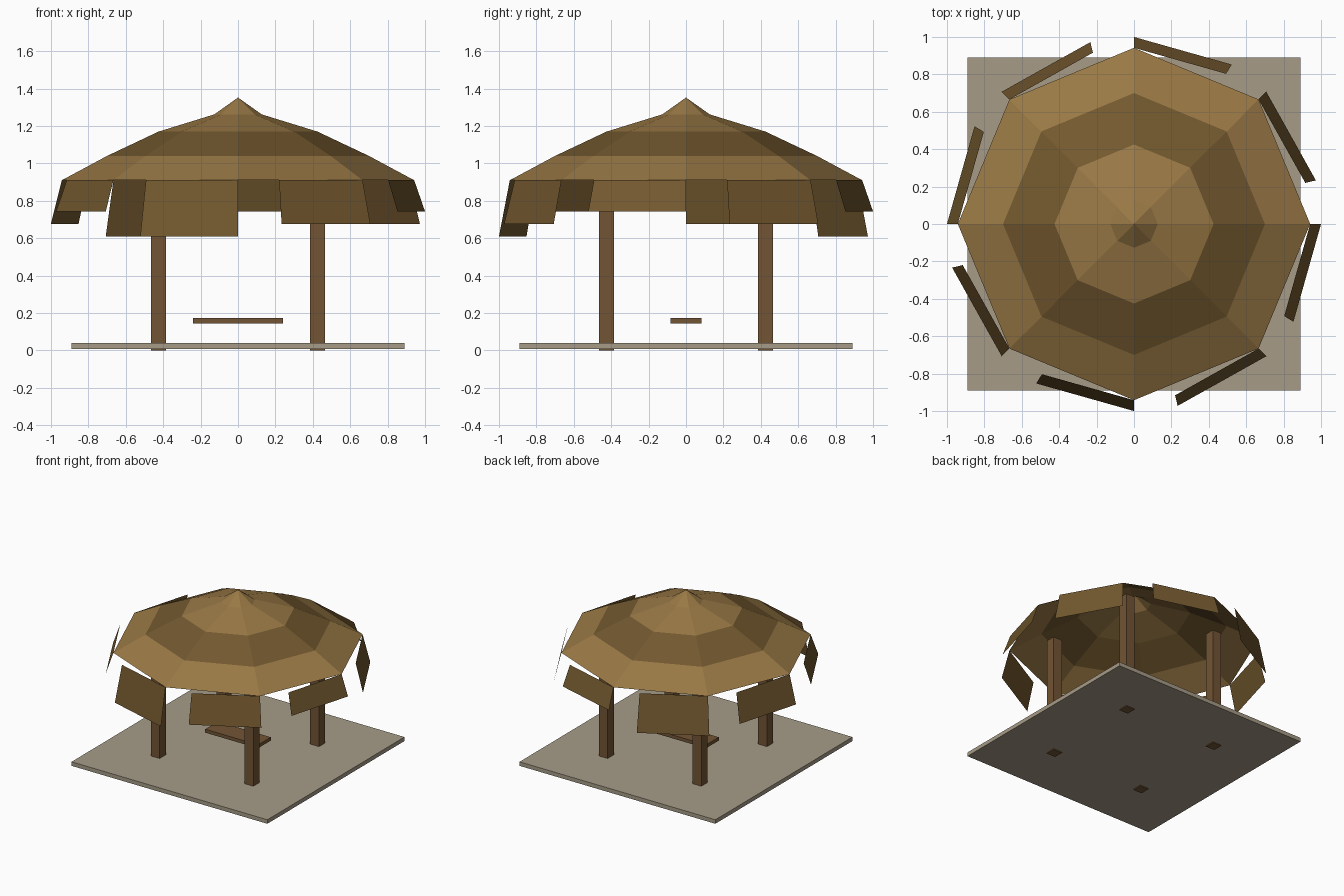
import bpy, bmesh
from math import sin, cos, pi

if "Cube" in bpy.data.objects:
    bpy.data.objects.remove(bpy.data.objects["Cube"])


def material(name, rgb):
    m = bpy.data.materials.new(name)
    m.diffuse_color = (*rgb, 1)
    m.use_nodes = True
    m.node_tree.nodes["Principled BSDF"].inputs["Base Color"].default_value = m.diffuse_color
    return m


THATCH = material("thatch light", (0.32, 0.19, 0.06))
DARK = material("thatch dark", (0.17, 0.098, 0.028))
WOOD = material("wood", (0.17, 0.09, 0.035))
STONE = material("stone", (0.38, 0.33, 0.245))


def finish(name, bm, mats):
    me = bpy.data.meshes.new(name)
    bm.to_mesh(me)
    bm.free()
    for m in mats:
        me.materials.append(m)
    ob = bpy.data.objects.new(name, me)
    bpy.context.collection.objects.link(ob)
    return ob


def box(name, x, y, z0, z1, sx, sy, mat):
    bm = bmesh.new()
    bmesh.ops.create_cube(bm, size=1)
    bmesh.ops.scale(bm, vec=(sx, sy, z1 - z0), verts=bm.verts)
    bmesh.ops.translate(bm, vec=(x, y, (z0 + z1) / 2), verts=bm.verts)
    return finish(name, bm, [mat])


def polar(r, a, z):
    return (r * cos(a), r * sin(a), z)


# Floor slab and bench board
box("floor_slab", 0, 0, 0.007, 0.04, 1.78, 1.78, STONE)
box("bench_board", 0, 0, 0.145, 0.173, 0.48, 0.165, WOOD)

# Four posts
for sx, sy, label in ((-1, -1, "front_left"), (1, -1, "front_right"),
                      (-1, 1, "back_left"), (1, 1, "back_right")):
    box(label + "_post", sx * 0.426, sy * 0.426, 0, 0.98, 0.08, 0.08, WOOD)

# Open eight-sided thatched roof in alternating bands
SIDES = 8
profile = [(0.942, 0.91), (0.70, 1.04), (0.425, 1.17), (0.127, 1.262)]
bm = bmesh.new()
rings = [[bm.verts.new(polar(r, i * 2 * pi / SIDES, z)) for i in range(SIDES)]
         for r, z in profile]
apex = bm.verts.new((0, 0, 1.352))
for i in range(SIDES):
    j = (i + 1) % SIDES
    for k in range(len(rings) - 1):
        lo, hi = rings[k], rings[k + 1]
        bm.faces.new((lo[i], lo[j], hi[j], hi[i])).material_index = k % 2
    bm.faces.new((rings[-1][i], rings[-1][j], apex))
finish("thatched_roof", bm, [THATCH, DARK])

# Hanging fringe flaps, three lengths in turn
for i in range(SIDES):
    a = -i * 2 * pi / SIDES
    b = a - 0.55
    low = (0.743, 0.677, 0.61)[i % 3]
    bm = bmesh.new()
    bm.faces.new([bm.verts.new(p) for p in (
        polar(0.942, a, 0.91), polar(0.942, b, 0.91),
        polar(1.0, b, low), polar(1.0, a, low))])
    bm.normal_update()
    f = bm.faces[:][0]
    c = f.calc_center_median()
    if f.normal.x * c.x + f.normal.y * c.y < 0:
        f.normal_flip()
    finish(f"fringe_flap_{i + 1}", bm, [DARK])
